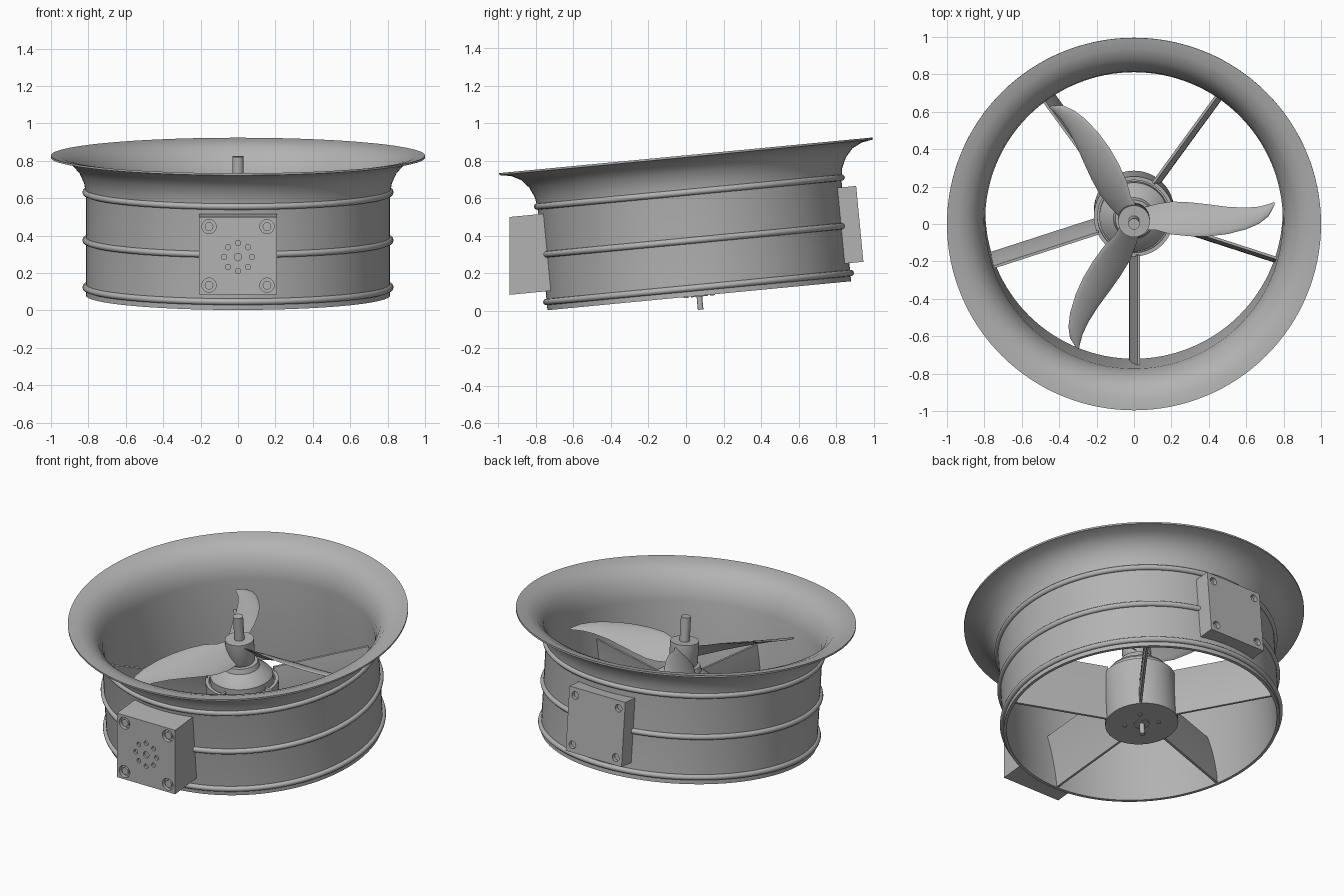
import bpy, bmesh
from math import sin, cos, pi, radians
from mathutils import Matrix, Vector

cube = bpy.data.objects.get("Cube")
if cube:
    bpy.data.objects.remove(cube)

# Everything is modelled around an upright axis, then leaned back slightly
TILT = Matrix.Translation((0, 0.078, 0.005)) @ Matrix.Rotation(radians(5.45), 4, 'X')
FACE_FRONT = Matrix.Rotation(pi / 2, 4, 'X')

grey = bpy.data.materials.new("satin grey")
grey.use_nodes = True
GREY = (0.45, 0.45, 0.45, 1)
grey.diffuse_color = GREY
grey.node_tree.nodes["Principled BSDF"].inputs["Base Color"].default_value = GREY


def finish(name, bm, matrix=TILT, smooth=True):
    bmesh.ops.remove_doubles(bm, verts=bm.verts, dist=1e-5)
    bmesh.ops.recalc_face_normals(bm, faces=bm.faces)
    mesh = bpy.data.meshes.new(name)
    bm.to_mesh(mesh)
    bm.free()
    mesh.transform(matrix)
    mesh.materials.append(grey)
    obj = bpy.data.objects.new(name, mesh)
    bpy.context.collection.objects.link(obj)
    if smooth:
        bpy.ops.object.select_all(action='DESELECT')
        obj.select_set(True)
        bpy.context.view_layer.objects.active = obj
        bpy.ops.object.shade_smooth_by_angle(angle=radians(35))
    return obj


def skin(bm, loops, cyclic=False, caps=False):
    """Bridge closed loops of points into a surface."""
    rows = [[bm.verts.new(p) for p in loop] for loop in loops]
    n = len(rows[0])
    for i in range(len(rows) - (0 if cyclic else 1)):
        a, b = rows[i], rows[(i + 1) % len(rows)]
        for j in range(n):
            k = (j + 1) % n
            bm.faces.new((a[j], a[k], b[k], b[j]))
    if caps:
        bm.faces.new(rows[0])
        bm.faces.new(rows[-1])


def lathe(name, profile, steps=96, closed=True):
    """Spin an (r, z) profile round the axis."""
    bm = bmesh.new()
    loops = [[(r * cos(2 * pi * i / steps), r * sin(2 * pi * i / steps), z)
              for i in range(steps)] for r, z in profile]
    skin(bm, loops, cyclic=closed, caps=not closed)
    return finish(name, bm)


def cylinders(name, items, axis, matrix, smooth=True):
    """Several cylinders in one mesh; items are (position, radius, length)."""
    bm = bmesh.new()
    for pos, r, length in items:
        bmesh.ops.create_cone(bm, cap_ends=True, segments=24, radius1=r, radius2=r,
                              depth=length, matrix=Matrix.Translation(pos) @ axis)
    return finish(name, bm, matrix, smooth)


def carve(obj, cutter):
    mod = obj.modifiers.new("cut", 'BOOLEAN')
    mod.operation = 'DIFFERENCE'
    mod.solver = 'EXACT'
    mod.object = cutter
    bpy.context.view_layer.update()
    evaluated = obj.evaluated_get(bpy.context.evaluated_depsgraph_get())
    mesh = bpy.data.meshes.new_from_object(evaluated)
    obj.modifiers.clear()
    obj.data = mesh
    bpy.data.objects.remove(cutter)


def housing(name, profile, half_width):
    """Box with a (y, z) side profile, hollowed to sit on the duct wall."""
    bm = bmesh.new()
    skin(bm, [[(x, y, z) for y, z in profile] for x in (-half_width, half_width)], caps=True)
    obj = finish(name, bm, smooth=False)
    carve(obj, lathe("duct_cutter", [(0.805, -0.2), (0.805, 1.2)], closed=False))
    return obj


# Duct shell with flared intake lip
lathe("duct", [(0.813, 0.075), (0.813, 0.62), (0.823, 0.68), (0.848, 0.735), (0.888, 0.78),
               (0.94, 0.806), (1.0, 0.816), (1.0, 0.827), (0.94, 0.819), (0.88, 0.794),
               (0.835, 0.745), (0.806, 0.68), (0.796, 0.62), (0.795, 0.075)], steps=128)

# Reinforcing bands
for name, z in (("lower_band", 0.119), ("middle_band", 0.372), ("upper_band", 0.63)):
    lathe(name, [(0.815 + 0.017 * cos(a * pi / 6), z + 0.017 * sin(a * pi / 6))
                 for a in range(12)])

# Motor can, rotating bell, propeller hub and shafts
lathe("motor_can", [(0, 0.075), (0.215, 0.075), (0.215, 0.395), (0.195, 0.395),
                    (0.195, 0.36), (0, 0.36)], steps=64)
lathe("motor_bell", [(0, 0.36), (0.185, 0.36), (0.185, 0.43), (0.17, 0.45), (0.11, 0.49),
                     (0.1, 0.52), (0, 0.52)], steps=64)
lathe("propeller_hub", [(0, 0.51), (0.07, 0.51), (0.085, 0.535), (0.085, 0.67), (0, 0.67)], steps=48)
lathe("upper_shaft", [(0, 0.5), (0.03, 0.5), (0.03, 0.822), (0, 0.822)], steps=32)
lathe("lower_shaft", [(0, 0), (0.015, 0), (0.015, 0.1), (0, 0.1)], steps=24)
lathe("lower_bearing", [(0, 0.07), (0.045, 0.07), (0.045, 0.08), (0, 0.08)], steps=32)
cylinders("motor_screws", [((0.1 * cos(a), 0.1 * sin(a), 0.074), 0.014, 0.008)
                           for a in (pi / 4 + i * pi / 2 for i in range(4))],
          Matrix.Identity(4), TILT)

# Five curved stator vanes between motor and duct
for i in range(5):
    bm = bmesh.new()
    loops = []
    for r in (0.205, 0.8):
        side = []
        for offset, order in ((-0.007, range(9)), (0.007, range(8, -1, -1))):
            for k in order:
                t = k / 8
                side.append((r, -0.02 + 0.045 * t * t + offset, 0.08 + 0.34 * t))
        loops.append(side)
    skin(bm, loops, caps=True)
    finish(f"stator_vane_{i + 1}", bm, TILT @ Matrix.Rotation(radians(54 + 72 * i), 4, 'Z'))

# Three swept, twisted blades: radius, front edge, rear edge, pitch in degrees
STATIONS = [(0.04, 0.06, -0.05, 45), (0.12, 0.08, -0.05, 42), (0.2, 0.093, -0.072, 37),
            (0.3, 0.09, -0.082, 32), (0.4, 0.08, -0.083, 28), (0.5, 0.068, -0.072, 25),
            (0.6, 0.064, -0.048, 22), (0.67, 0.07, -0.018, 20), (0.72, 0.083, 0.02, 19),
            (0.75, 0.093, 0.075, 18)]
for i in range(3):
    bm = bmesh.new()
    loops = []
    for r, front, rear, pitch in STATIONS:
        slope = sin(radians(pitch)) / cos(radians(pitch))
        middle, half = (front + rear) / 2, (front - rear) / 2
        loop = []
        for k in range(16):
            a = 2 * pi * k / 16
            y = middle + half * cos(a)
            arch = 0.12 * half * sin(a) ** 2
            loop.append((r, y, 0.6 - slope * y + arch + (0.003 + 0.07 * half) * sin(a)))
        loops.append(loop)
    skin(bm, loops, caps=True)
    finish(f"blade_{i + 1}", bm, TILT @ Matrix.Rotation(2 * pi * i / 3, 4, 'Z'))

# Front housing with upright face, countersunk bolts and a ring of small holes
front = housing("front_housing", [(-1.006, 0.176), (-0.967, 0.589), (-0.7, 0.589), (-0.7, 0.176)], 0.208)
WORLD = Matrix.Identity(4)
corners = [(x, z) for x in (-0.155, 0.155) for z in (0.135, 0.448)]
holes = [((x, -0.94, z), 0.038, 0.05) for x, z in corners]
holes += [((0.075 * sin(i * pi / 4), -0.94, 0.285 + 0.075 * cos(i * pi / 4)), 0.014, 0.03)
          for i in range(8)]
holes.append(((0, -0.94, 0.285), 0.02, 0.03))
carve(front, cylinders("hole_cutter", holes, FACE_FRONT, WORLD, False))
cylinders("front_bolts", [((x, -0.925, z), 0.023, 0.02) for x, z in corners], FACE_FRONT, WORLD)

# Rear housing with four bolt holes
back = housing("back_housing", [(0.888, 0.172), (0.888, 0.578), (0.7, 0.578), (0.7, 0.172)], 0.2)
carve(back, cylinders("hole_cutter", [((x, 0.888, z), 0.024, 0.05) for x in (-0.155, 0.155)
                                      for z in (0.22, 0.53)], FACE_FRONT, TILT, False))
